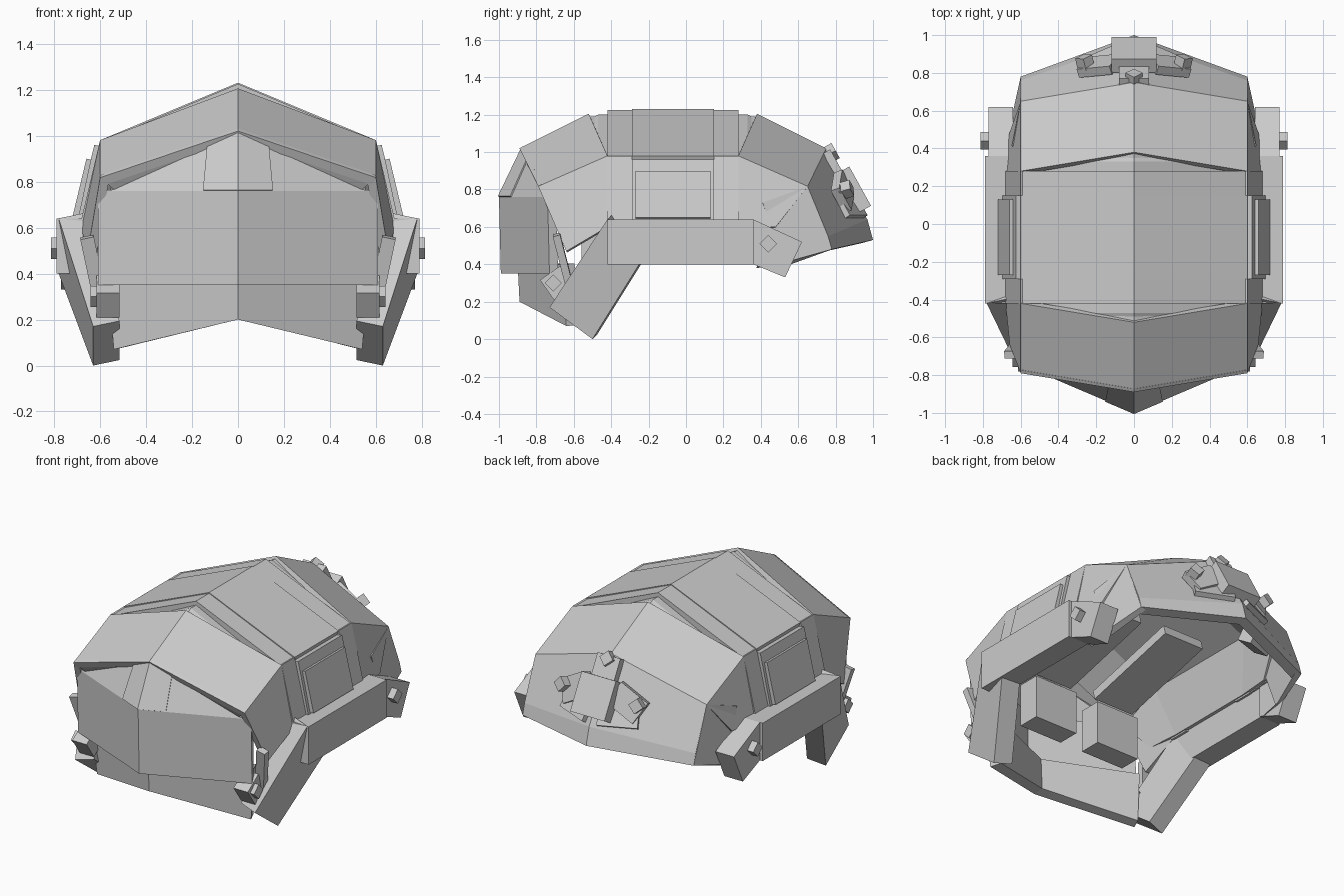
import bpy
import bmesh
from math import radians
from mathutils import Matrix, Vector, Euler

default_cube = bpy.data.objects.get("Cube")
if default_cube:
    bpy.data.objects.remove(default_cube, do_unlink=True)

# The shell slopes away evenly in front of and behind this crossline
MIDDLE = -.07
CORE = Vector((0, 0, .5))
WORLD = Matrix()


def ridge(distance, drop=0):
    """Point on the centre ridge, flat over the crown and falling to the ends."""
    fall = .5 * max(0, abs(distance) - .4)
    return Vector((0, MIDDLE + distance, 1.23 - fall - drop))


def shoulder(distance, drop=0):
    """Point on the edge between roof and side wall."""
    fall = .44 * max(0, abs(distance) - .35)
    return Vector((.6 - drop, MIDDLE + distance, .98 - fall - drop))


def wall(distance, height, lift=0):
    """Point on the leaning side wall, tapering towards the ends."""
    lean = min(.08, .24 * (.98 - height))
    taper = .1 * max(0, abs(distance) - .35)
    return Vector((.6 + lean - taper + lift, MIDDLE + distance, height))


def add_object(name, bm, mirrored=True):
    mesh = bpy.data.meshes.new(name)
    bm.to_mesh(mesh)
    bm.free()
    obj = bpy.data.objects.new(name, mesh)
    bpy.context.collection.objects.link(obj)
    if mirrored:
        obj.modifiers.new("Mirror", "MIRROR").use_clip = True
    return obj


def panel(name, rows, thickness=.04):
    """Mirrored armour sheet spanning rows of points, thickened inwards."""
    bm = bmesh.new()
    grid = [[bm.verts.new(point) for point in row] for row in rows]
    for upper, lower in zip(grid, grid[1:]):
        for a, b, c, d in zip(upper, upper[1:], lower[1:], lower):
            face = bm.faces.new((a, b, c, d))
            face.normal_update()
            if face.normal.dot(face.calc_center_median() - CORE) < 0:
                face.normal_flip()
    obj = add_object(name, bm)
    solid = obj.modifiers.new("Thickness", "SOLIDIFY")
    solid.thickness = thickness
    solid.offset = -1


def box(name, place, size, turn=(0, 0, 0), frame=WORLD, mirrored=True):
    """Box set in a frame and turned by degrees."""
    rotation = Euler([radians(angle) for angle in turn]).to_matrix().to_4x4()
    scale = Matrix.Diagonal((*size, 1))
    bm = bmesh.new()
    bmesh.ops.create_cube(bm, size=1, matrix=frame @ Matrix.Translation(place) @ rotation @ scale)
    add_object(name, bm, mirrored)


def knob(name, place, turn, frame=WORLD, mirrored=True):
    box(name, place, [.065] * 3, turn, frame, mirrored)


# Inner shell showing through the gaps between plates
panel("inner_shell", [
    [ridge(d, .03), shoulder(d, .03), wall(.75 * d, .6, -.03)]
    for d in (-.68, -.4, .4, .68)], .03)
panel("ridge_strip", [
    [ridge(d, .015), ridge(d, .015).lerp(shoulder(d, .015), .24)] for d in (-.45, .45)], .03)

# Crown with its raised centre strip
panel("crown_roof", [[ridge(d, .005), shoulder(d, .005)] for d in (-.35, .35)])
panel("crown_strip", [[ridge(d), shoulder(d)] for d in (-.22, .22)])

# Sloping roof plates and side bands, alike at both ends
for side, label in ((-1, "front"), (1, "rear")):
    panel(f"{label}_roof", [
        [ridge(side * .45), shoulder(side * .35)],
        [ridge(side * .82), shoulder(side * .72)]])
    panel(f"{label}_side_bands", [
        [shoulder(side * d), wall(side * d, .6, .01)] for d in (.22, .35)], .06)

# Side walls and windows
panel("front_side_walls", [
    [shoulder(-.35), wall(-.35, .6)],
    [shoulder(-.72), wall(-.57, .47)]])
panel("rear_side_walls", [
    [shoulder(.35), wall(.35, .6)],
    [shoulder(.72), wall(.55, .6)]])
panel("window_frames", [
    [wall(d, z, .02) for z in (.96, .9, .62)] for d in (-.22, .22)], .06)
panel("window_plates", [
    [wall(d, .9, .04), wall(d, .65, .04)] for d in (-.2, .2)], .05)

# Forehead, visor and chin
brow_peak, brow_corner = ridge(-.82), shoulder(-.72)
face_peak, face_corner = Vector((0, -.88, 1.01)), Vector((.54, -.76, .765))
visor_peak, visor_corner = Vector((0, -1, .76)), Vector((.61, -.74, .76))
visor_drop = Vector((0, .01, -.41))
proud = Vector((0, -.006, .004))
panel("forehead", [
    [brow_peak, brow_corner],
    [face_peak, face_corner],
    [visor_peak, visor_corner]], .02)
panel("forehead_strip", [
    [peak + proud, peak.lerp(corner, .25) + proud]
    for peak, corner in ((face_peak, face_corner), (visor_peak, visor_corner))], .02)
panel("visor", [
    [visor_peak, visor_corner],
    [visor_peak + visor_drop, visor_corner + visor_drop]], .05)
panel("chin_guard", [
    [(0, -.9, .4), (.57, -.66, .4)],
    [(0, -.89, .2), (.54, -.64, .07)]], .07)

# Back shell with its rim and lower corners
crown_peak, crown_corner = ridge(.82), shoulder(.72)
rim_peak, rim_corner = Vector((0, 1, .53)), Vector((.6, .78, .48))
panel("back_shell", [
    [crown_peak, crown_corner],
    [(0, .97, .64), (.6, .76, .55)],
    [rim_peak, rim_corner]], .06)
panel("rear_lower_walls", [
    [crown_corner, wall(.48, .73)],
    [rim_corner, wall(.6, .41)],
    [rim_corner.lerp(wall(.6, .41), .9), wall(.45, .4)]])

# Side rails and cheek bars
box("side_rails", (.72, -.03, .52), (.14, .78, .24))
panel("rear_rails", [
    [(.77, .36, .64), (.77, .62, .52)],
    [(.77, .36, .4), (.77, .53, .33)]], .13)
panel("cheek_bars", [
    [(.78, -.42, .64), (.78, -.25, .4)],
    [(.63, -.73, .17), (.63, -.5, 0)]], .12)
knob("rail_knobs", (.78, .44, .51), (45, 0, 0))
box("cheek_blocks", (.565, -.69, .3), (.1, .13, .13), (35, 0, 0))
knob("cheek_knobs", (.61, -.71, .3), (45, 0, 0))
box("hinge_flaps", (.63, -.66, .43), (.06, .04, .27), (14, 12, 0))

# Interior head straps, the pads hanging from their front ends, and nape pads
box("head_straps", (.23, -.15, .78), (.28, .65, .06), (14, 0, 0))
box("forehead_pads", (.23, -.49, .5), (.3, .14, .27))
box("nape_pads", (.3, .74, .62), (.18, .1, .12), (-30, 0, -18))

# Device on the back slope: its z points outwards and its y down the slope
slope = Matrix.Translation((0, .85, .83)) @ Matrix.Rotation(radians(-61), 4, "X")
box("device_core", (0, .05, .025), (.24, .24, .08), frame=slope, mirrored=False)
box("device_top_plate", (0, -.12, -.01), (.16, .16, .06), frame=slope, mirrored=False)
knob("device_top_knob", (0, -.18, .01), (0, 0, 45), slope, False)
box("device_wings", (.18, .03, -.03), (.2, .15, .05), (0, 18, 24), slope)
knob("device_wing_knobs", (.26, .03, -.01), (0, 18, 45), slope)
box("device_lower_plates", (.14, .12, -.04), (.24, .13, .05), (0, 20, -12), slope)
